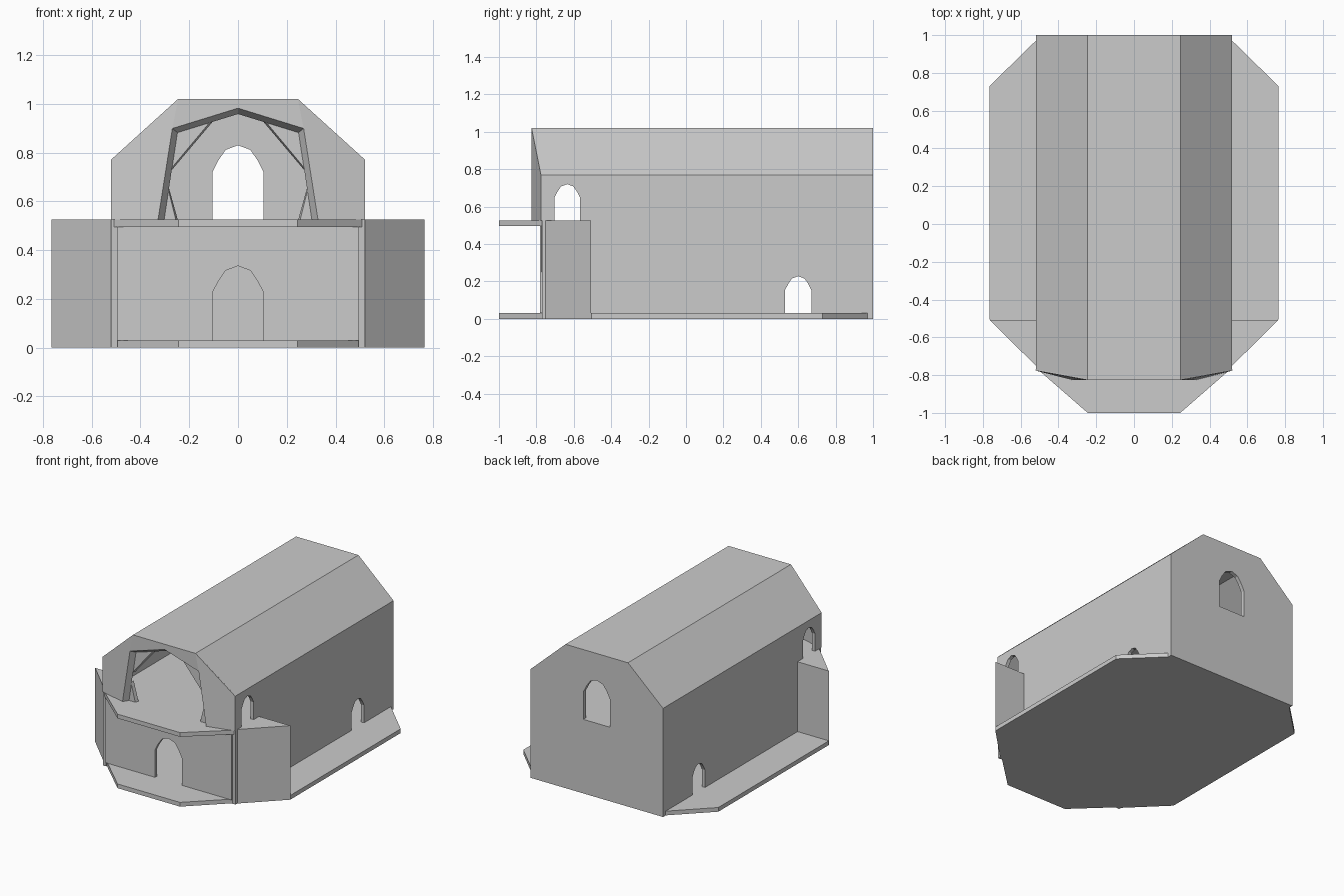
import bpy, bmesh

if "Cube" in bpy.data.objects:
    bpy.data.objects.remove(bpy.data.objects["Cube"])


def mesh_object(name, verts, faces):
    me = bpy.data.meshes.new(name)
    me.from_pydata(verts, [], faces)
    bm = bmesh.new()
    bm.from_mesh(me)
    bmesh.ops.recalc_face_normals(bm, faces=bm.faces)
    bm.to_mesh(me)
    bm.free()
    ob = bpy.data.objects.new(name, me)
    bpy.context.collection.objects.link(ob)
    return ob


def prism(name, bottom, top):
    """Solid between two matching loops of 3D points."""
    n = len(bottom)
    faces = [tuple(range(n))[::-1], tuple(range(n, 2 * n))]
    faces += [(i, (i + 1) % n, n + (i + 1) % n, n + i) for i in range(n)]
    return mesh_object(name, bottom + top, faces)


def slab(name, pts, z0, z1):
    return prism(name, [(x, y, z0) for x, y in pts], [(x, y, z1) for x, y in pts])


def sym(half):
    """Mirror a half outline in x to a closed outline."""
    return half + [(-a, b) for a, b in reversed(half) if a != 0]


def cut(ob, cutter):
    cutter.hide_render = True
    mod = ob.modifiers.new("cut", 'BOOLEAN')
    mod.operation = 'DIFFERENCE'
    mod.solver = 'EXACT'
    mod.object = cutter
    bpy.context.view_layer.objects.active = ob
    bpy.ops.object.modifier_apply(modifier=mod.name)
    bpy.data.objects.remove(cutter)


def arch(axis, centre, w, z0, z1, lo, hi):
    """Pointed arch cutter running along the given axis."""
    half = [(w, z0), (w, z1 - 1.05 * w), (.76 * w, z1 - .58 * w), (.48 * w, z1 - .18 * w), (0, z1)]
    pts = sym(half)
    if axis == 'x':
        f = lambda d: [(d, centre + a, z) for a, z in pts]
    else:
        f = lambda d: [(centre + a, d, z) for a, z in pts]
    return prism("arch_cutter", f(lo), f(hi))


# Ground plate and upper floor with its front balcony
slab("base_plate", sym([(.245, -1), (.765, -.505), (.765, .73), (.52, .97), (.52, .995)]), 0, .03)
slab("upper_floor", sym([(.245, -1), (.515, -.765), (.505, -.74), (.505, .98)]), .495, .525)

# Hollow hall with hipped roof, open at the front
outer = sym([(.52, 0), (.52, .77), (.245, 1.02)])
inner = sym([(.495, -.1), (.495, .757), (.235, .993)])
hall = prism("hall_shell",
             [(x, -.82 if z > 1 else -.77, z) for x, z in outer],
             [(x, 1, z) for x, z in outer])
cut(hall, prism("hall_cutter", [(x, -1.1, z) for x, z in inner],
                [(x, .972, z) for x, z in inner]))
cut(hall, arch('y', 0, .105, .525, .83, .9, 1.1))       # rear window
cut(hall, arch('x', -.635, .068, .525, .72, -.9, .9))   # upper side doors
cut(hall, arch('x', .60, .07, .03, .228, -.9, .9))      # lower side doors

# Lower front wall with doorway
wall = slab("lower_front_wall", sym([(.496, -.78), (.496, -.755)]), .03, .495)
cut(wall, arch('y', 0, .105, .02, .335, -.9, -.6))

# Triangular side wings
for s, side in ((1, "right"), (-1, "left")):
    slab(side + "_wing", [(s * .515, -.755), (s * .765, -.507), (s * .515, -.507)], 0, .525)

# Upper facade: folded sheet around a tapered five-sided opening
big = [(.33, .525), (.27, .9), (0, .985), (-.27, .9), (-.33, .525)]
small = [(.308, .525), (.252, .885), (0, .963), (-.252, .885), (-.308, .525)]
verts = [(x, -.82, z) for x, z in big] + [(x, -.785, z) for x, z in small]
verts += [(.52, -.77, .525), (.52, -.77, .77), (.245, -.82, 1.02),
          (-.245, -.82, 1.02), (-.52, -.77, .77), (-.52, -.77, .525)]
faces = [(0, 10, 11, 12, 1), (1, 12, 13, 3, 2), (3, 13, 14, 15, 4)]
faces += [(i, i + 1, i + 6, i + 5) for i in range(4)]
facade = mesh_object("upper_facade", verts, faces)
sol = facade.modifiers.new("thickness", 'SOLIDIFY')
sol.thickness = .012
sol.offset = 0

# Corner gussets inside the opening
for s, side in ((1, "right"), (-1, "left")):
    for part, front, back in (
            ("upper", [(.278, .73), (.252, .885), (.11, .931)], [(.274, .725), (.252, .885), (.10, .931)]),
            ("lower", [(.255, .525), (.308, .525), (.288, .655)], [(.247, .525), (.308, .525), (.286, .665)])):
        prism(f"{side}_{part}_gusset", [(s * x, -.787, z) for x, z in front],
              [(s * x, -.762, z) for x, z in back])
